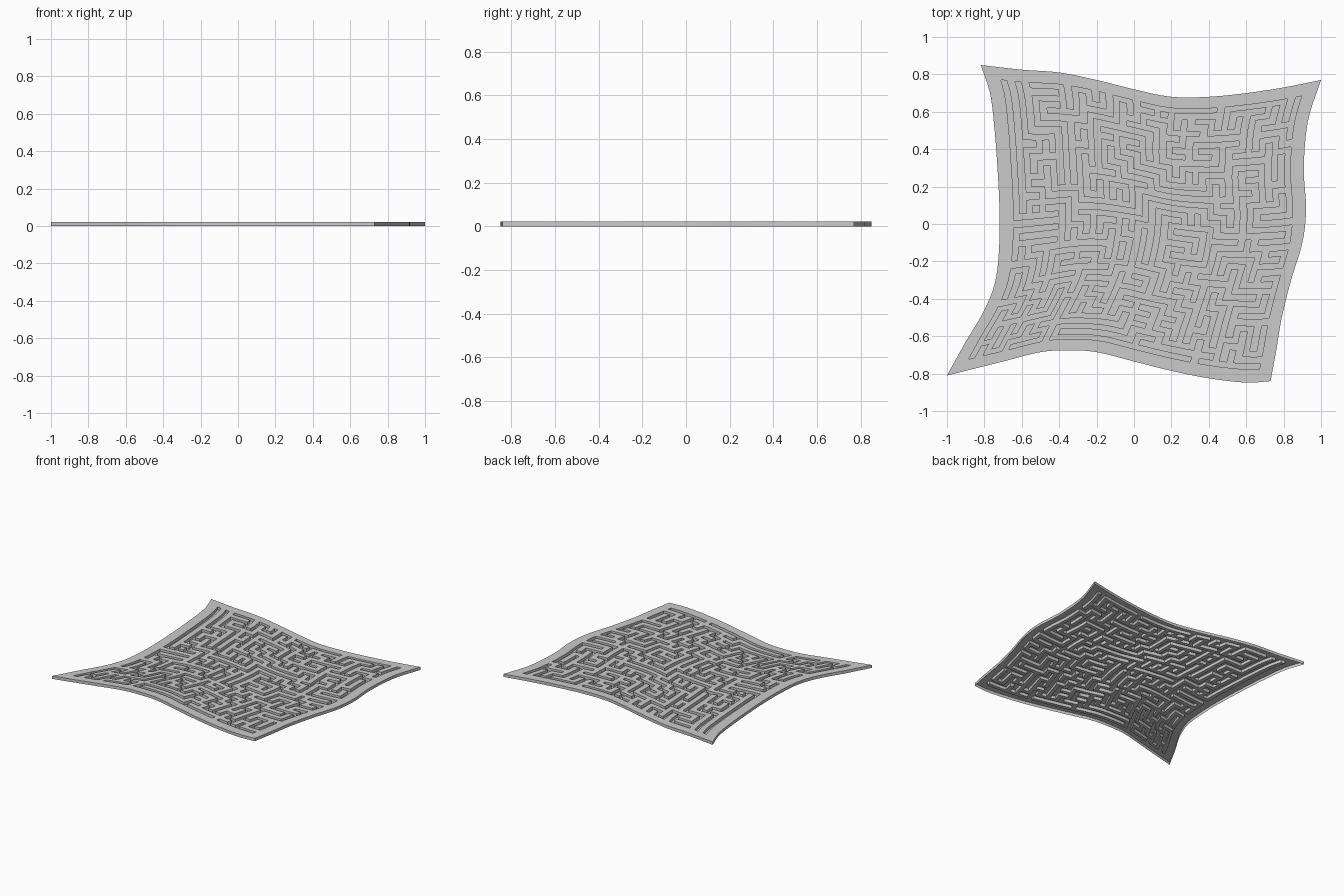
import bpy, bmesh, random
from mathutils import Vector

if "Cube" in bpy.data.objects:
    bpy.data.objects.remove(bpy.data.objects["Cube"])

random.seed(11)
N = 22             # maze corridors per side
H = 0.022          # plate height
SLOPE = 0.006      # run of the sloping walls
WALL = 0.58        # wall share of one corridor pitch

# Outline of the warped plate: four edges, each running left-right or bottom-top
top = [(-.82, .85), (-.6, .825), (-.4, .81), (-.2, .77), (0, .72), (.2, .68), (.4, .68),
       (.6, .70), (.8, .73), (1, .77)]
bottom = [(-1, -.81), (-.7, -.735), (-.5, -.685), (-.35, -.675), (-.2, -.685), (0, -.735),
          (.2, -.785), (.4, -.825), (.6, -.848), (.73, -.84)]
left = [(-1, -.81), (-.9, -.63), (-.8, -.46), (-.74, -.3), (-.72, -.1), (-.72, .1),
        (-.73, .3), (-.745, .5), (-.77, .7), (-.82, .85)]
right = [(.73, -.84), (.76, -.68), (.79, -.5), (.84, -.3), (.9, -.1), (.92, .08),
         (.908, .3), (.93, .55), (1, .77)]


def curve(pts, t):
    """Smooth curve through the points, run by arc length."""
    p = [Vector(q) for q in pts]
    seg = [(p[i + 1] - p[i]).length for i in range(len(p) - 1)]
    d = t * sum(seg)
    i = 0
    while i < len(seg) - 1 and d > seg[i]:
        d -= seg[i]
        i += 1
    s = min(max(d / seg[i], 0), 1)
    b, c = p[i], p[i + 1]
    a = p[i - 1] if i else 2 * b - c
    e = p[i + 2] if i + 2 < len(p) else 2 * c - b
    return 0.5 * (2 * b + (c - a) * s + (2 * a - 5 * b + 4 * c - e) * s * s
                  + (3 * b - a - 3 * c + e) * s ** 3)


def warp(u, v):
    """Blend the four edges across the plate."""
    ruled = (1 - v) * curve(bottom, u) + v * curve(top, u)
    sides = (1 - u) * curve(left, v) + u * curve(right, v)
    corners = ((1 - u) * ((1 - v) * Vector(bottom[0]) + v * Vector(top[0]))
               + u * ((1 - v) * Vector(bottom[-1]) + v * Vector(top[-1])))
    return ruled + sides - corners


# Maze on a band grid: odd bands are corridors, even bands are walls
M = 2 * N + 1
raised = [[True] * M for _ in range(M)]
raised[1][1] = False
active = [(1, 1)]
while active:
    k = -1 if random.random() < 0.8 else random.randrange(len(active))
    x, y = active[k]
    ways = [(dx, dy) for dx, dy in ((2, 0), (-2, 0), (0, 2), (0, -2))
            if 0 < x + dx < M and 0 < y + dy < M and raised[x + dx][y + dy]]
    if not ways:
        active.pop(k)
        continue
    dx, dy = random.choice(ways)
    raised[x + dx // 2][y + dy // 2] = False
    raised[x + dx][y + dy] = False
    active.append((x + dx, y + dy))

# A few extra openings make loops around free-standing islands
for _ in range(45):
    x, y = random.randrange(1, M - 1), random.randrange(1, M - 1)
    if (x + y) % 2:
        raised[x][y] = False

# Band boundaries across the plate, with a wide rim
rim = 0.045
pitch = (1 - 2 * rim) / (N - WALL)
lines = [0.0]
pos = rim
for i in range(N):
    lines += [pos, pos + pitch * (1 - WALL)]
    pos += pitch
lines.append(1.0)

# Maze plate: a flat sheet whose wall faces are inset and lifted
bm = bmesh.new()
grid = [[bm.verts.new((*warp(u, v), 0)) for v in lines] for u in lines]
walls = []
for i in range(M):
    for j in range(M):
        f = bm.faces.new((grid[i][j], grid[i + 1][j], grid[i + 1][j + 1], grid[i][j + 1]))
        if raised[i][j]:
            walls.append(f)
bmesh.ops.inset_region(bm, faces=walls, thickness=SLOPE, use_boundary=True,
                       use_even_offset=True)
for vert in {v for f in walls for v in f.verts}:
    vert.co.z = H

mesh = bpy.data.meshes.new("maze_plate")
bm.to_mesh(mesh)
bm.free()
plate = bpy.data.objects.new("maze_plate", mesh)
bpy.context.collection.objects.link(plate)
